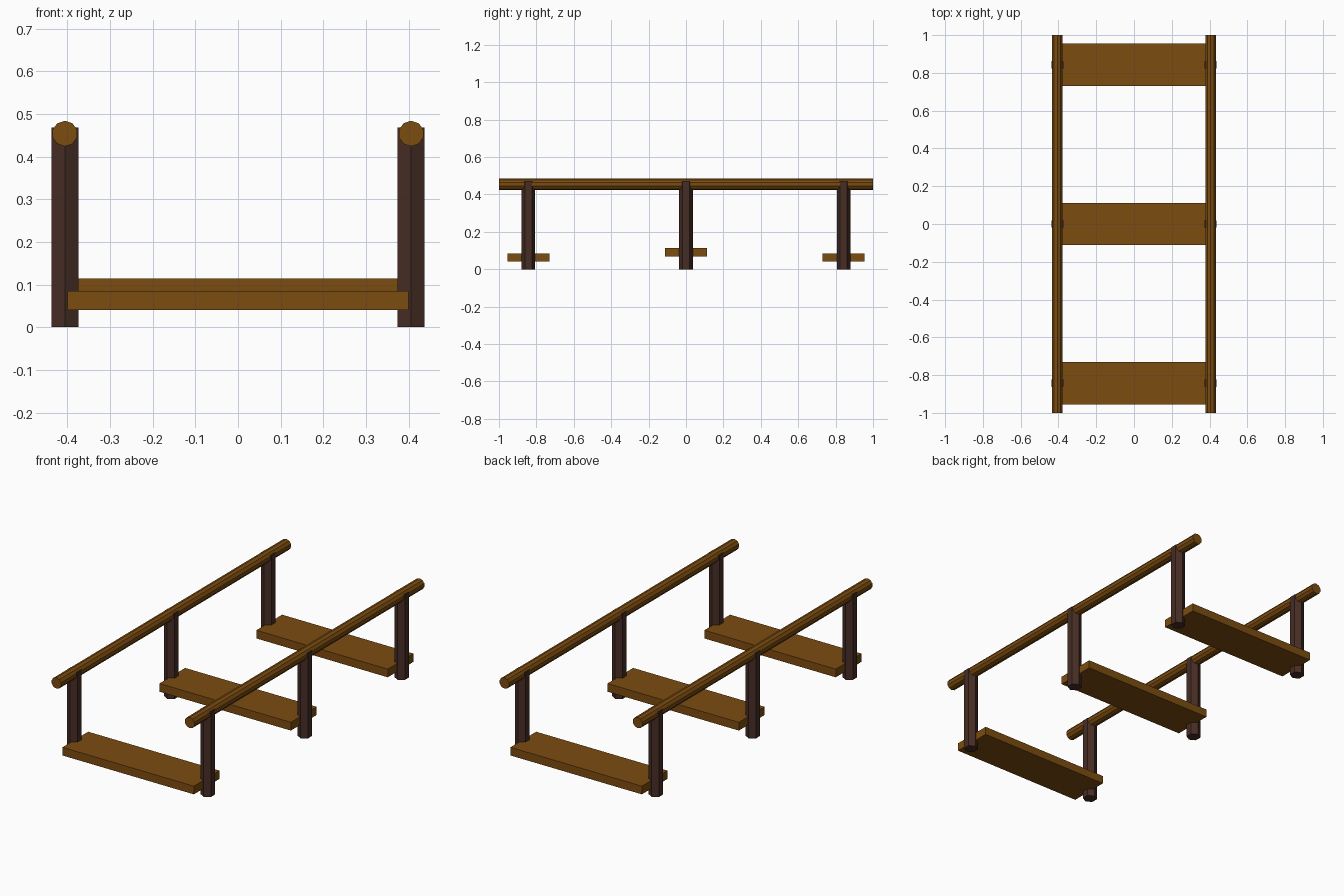
import bpy, math
from mathutils import Matrix

if "Cube" in bpy.data.objects:
    bpy.data.objects.remove(bpy.data.objects["Cube"])


def material(name, rgb):
    m = bpy.data.materials.new(name)
    m.diffuse_color = (*rgb, 1)
    m.use_nodes = True
    m.node_tree.nodes["Principled BSDF"].inputs["Base Color"].default_value = m.diffuse_color
    return m


plank_wood = material("warm_brown_wood", (0.20, 0.072, 0.005))
post_wood = material("dark_brown_wood", (0.062, 0.026, 0.018))


def box(name, size, loc, mat):
    bpy.ops.mesh.primitive_cube_add(size=1, location=loc)
    o = bpy.context.object
    o.name = name
    o.data.transform(Matrix.Diagonal((*size, 1)))
    o.data.materials.append(mat)


def pole(name, sides, radius, length, loc, mat, along_y=False):
    # the first corner of the section lies on +y, or on +z when laid along y
    bpy.ops.mesh.primitive_cylinder_add(vertices=sides, radius=radius, depth=length, location=loc)
    o = bpy.context.object
    o.name = name
    if along_y:
        o.data.transform(Matrix.Rotation(math.radians(90), 4, 'X'))
    o.data.materials.append(mat)


RAIL_X = 0.406
ROWS = (("front", -0.843, 0.063), ("middle", 0.0, 0.092), ("back", 0.843, 0.063))

# cross planks, the middle one slightly higher
for row, y, z in ROWS:
    box(f"{row}_plank", (0.80, 0.224, 0.045), (0, y, z), plank_wood)

for side, s in (("left", -1), ("right", 1)):
    # long ten-sided hand rail
    pole(f"{side}_rail", 10, 0.03, 2.0, (s * RAIL_X, 0, 0.454), plank_wood, along_y=True)
    # six-sided posts
    for row, y, _ in ROWS:
        pole(f"{side}_{row}_post", 6, 0.0367, 0.468, (s * RAIL_X, y, 0.234), post_wood)
